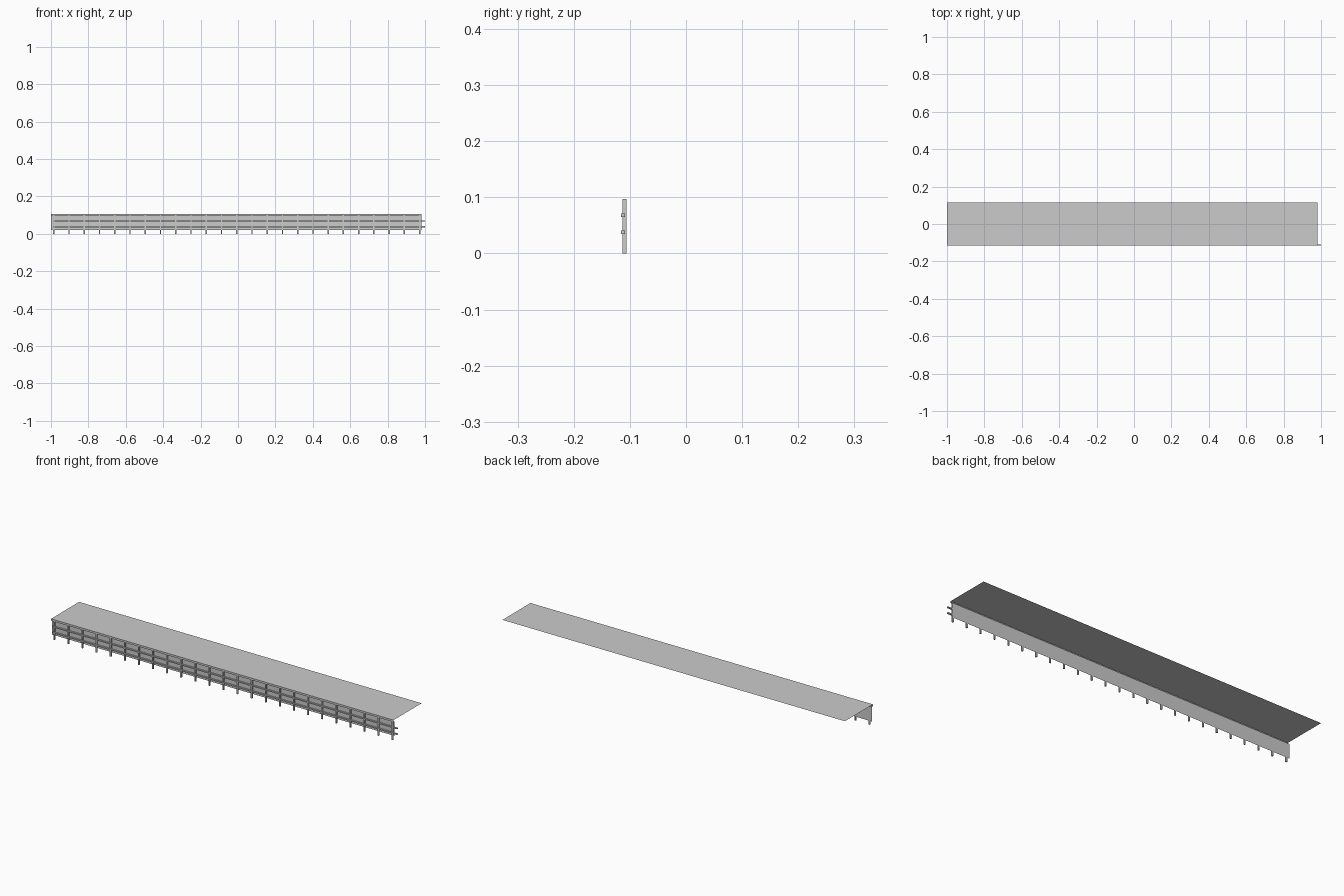
import bpy, bmesh
from mathutils import Vector

if "Cube" in bpy.data.objects:
    bpy.data.objects.remove(bpy.data.objects["Cube"])

X0, X1 = -1.0, 0.98


def add_mesh(name, bm):
    me = bpy.data.meshes.new(name)
    bm.to_mesh(me)
    bm.free()
    ob = bpy.data.objects.new(name, me)
    bpy.context.collection.objects.link(ob)
    return ob


def box(bm, lo, hi):
    lo, hi = Vector(lo), Vector(hi)
    geo = bmesh.ops.create_cube(bm, size=1)
    for v in geo["verts"]:
        v.co = Vector([(lo[i] + hi[i]) / 2 + v.co[i] * (hi[i] - lo[i]) for i in range(3)])


def sheet(name, profile):
    # open (y, z) profile swept along x
    bm = bmesh.new()
    rows = [[bm.verts.new((x, y, z)) for x in (X0, X1)] for y, z in profile]
    for a, b in zip(rows, rows[1:]):
        bm.faces.new((a[0], a[1], b[1], b[0]))
    return add_mesh(name, bm)


# platform skin: back wall, small overhanging lip and deck in one thin sheet
sheet("platform_deck", [(-0.106, 0.021), (-0.106, 0.097), (-0.115, 0.097),
                        (-0.115, 0.107), (0.116, 0.107)])

# row of slim square posts
bm = bmesh.new()
for i in range(25):
    x = -0.985 + i * 0.0815
    box(bm, (x - 0.0035, -0.113, 0), (x + 0.0035, -0.106, 0.097))
add_mesh("support_posts", bm)

# two long rails running past the right end
bm = bmesh.new()
for z in (0.038, 0.068):
    box(bm, (-0.99, -0.116, z - 0.003), (1.0, -0.109, z + 0.003))
add_mesh("long_rails", bm)
